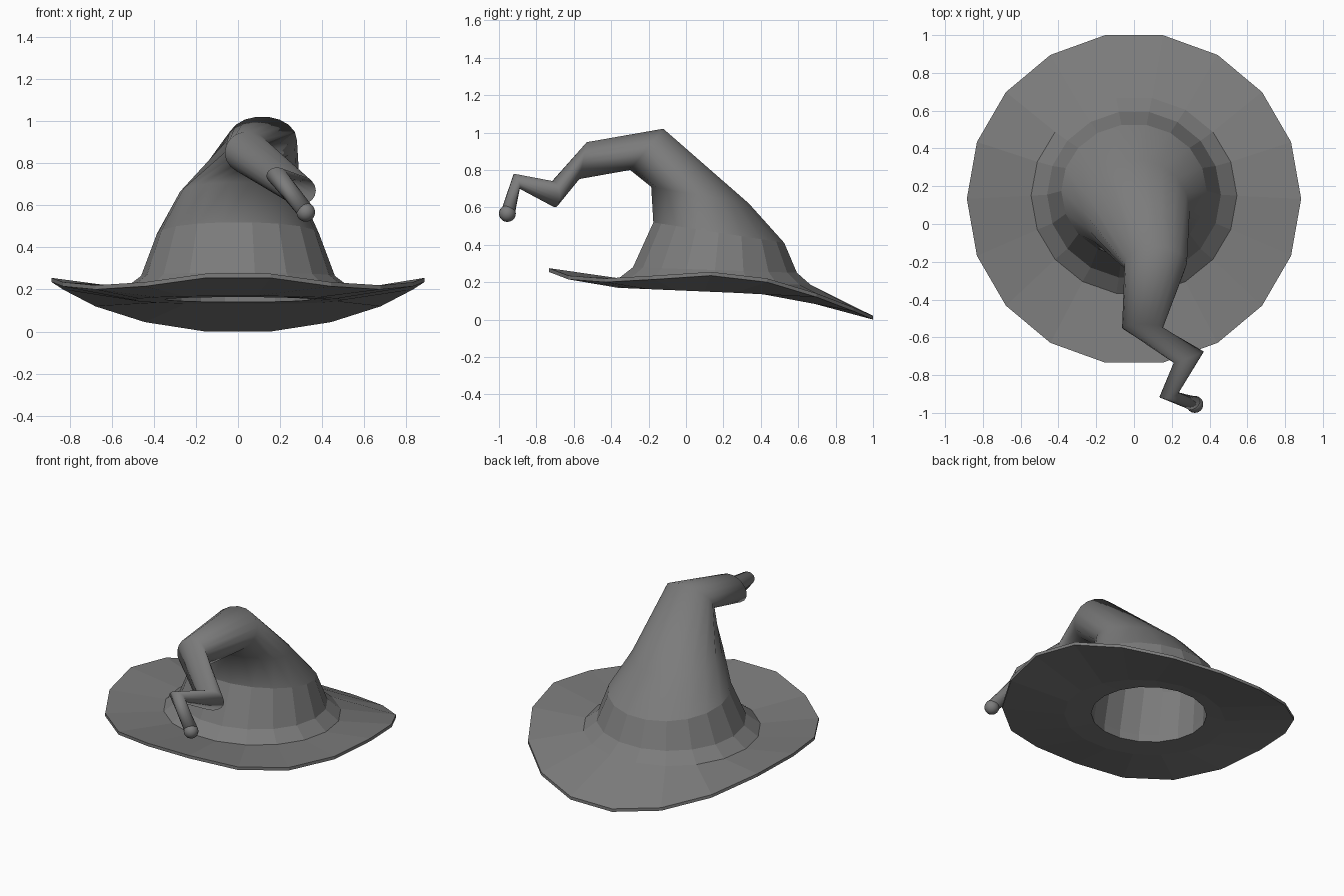
import bpy, bmesh, math
from mathutils import Vector

cube = bpy.data.objects.get("Cube")
if cube:
    bpy.data.objects.remove(cube)

SIDES = 18
ANGLES = [math.tau * i / SIDES for i in range(SIDES)]

felt = bpy.data.materials.new("grey_felt")
felt.use_nodes = True
felt.diffuse_color = (0.2, 0.2, 0.2, 1)
felt.node_tree.nodes["Principled BSDF"].inputs["Base Color"].default_value = felt.diffuse_color


def ring(centre, side, back):
    """Elliptical ring from its centre and two half axes."""
    c, u, v = Vector(centre), Vector(side), Vector(back)
    return [c + u * math.cos(a) + v * math.sin(a) for a in ANGLES]


def loft(name, rings, smooth=False, cap=False, closed=False, inward=False):
    """Skin consecutive rings into one object."""
    bm = bmesh.new()
    loops = [[bm.verts.new(p) for p in r] for r in rings]
    pairs = list(zip(loops, loops[1:]))
    if closed:
        pairs.append((loops[-1], loops[0]))
    for low, high in pairs:
        for i in range(SIDES):
            j = (i + 1) % SIDES
            bm.faces.new((low[i], low[j], high[j], high[i]))
    if cap:
        bm.faces.new(loops[-1])
    if inward:
        bmesh.ops.reverse_faces(bm, faces=bm.faces[:])
    for f in bm.faces:
        f.smooth = smooth
    mesh = bpy.data.meshes.new(name)
    bm.to_mesh(mesh)
    bm.free()
    mesh.materials.append(felt)
    obj = bpy.data.objects.new(name, mesh)
    bpy.context.collection.objects.link(obj)
    return obj


# Brim: wavy rim, low at the back and turned up at the front
RIM_HEIGHTS = [0.255, 0.215, 0.2, 0.215, 0.235, 0.2, 0.12, 0.045, 0.0]


def rim(lift):
    points = []
    for a in ANGLES:
        tilt = math.degrees(math.asin(math.sin(a)))
        z = RIM_HEIGHTS[round((tilt + 80) / 20)] + lift
        points.append(Vector((0.885 * math.cos(a), 0.133 + 0.88 * math.sin(a), z)))
    return points


crown_base = ring((0, 0.15, 0.2), (0.545, 0, 0), (0, 0.525, -0.015))
under_base = ring((0, 0.1, 0.15), (0.5, 0, 0), (0, 0.47, -0.02))
opening = ring((0, 0.14, 0.152), (0.35, 0, 0), (0, 0.35, -0.012))
opening_top = ring((0, 0.14, 0.2), (0.35, 0, 0), (0, 0.35, -0.012))
loft("brim", [opening, under_base, rim(0), rim(0.02), crown_base, opening_top],
     closed=True, inward=True).data.update()

# Faceted lower crown
band_top = ring((0, 0.175, 0.465), (0.385, 0, 0), (0, 0.355, -0.055))
band_low = ring((0, 0.155, 0.265), (0.46, 0, 0), (0, 0.445, -0.015))
loft("crown_band", [crown_base, band_low, band_top])

# Smooth bent peak, tapering through each kink
peak = [
    band_top,
    ring((0.01, 0.075, 0.665), (0.285, 0, 0), (0, 0.265, -0.045)),
    ring((0.115, -0.21, 0.91), (0.165, 0, 0), (0, 0.09, 0.112)),
    ring((0.045, -0.55, 0.85), (0.108, 0, 0), (0, 0.02, 0.1)),
    ring((0.29, -0.705, 0.67), (0.08, 0.03, 0), (0, -0.005, 0.07)),
    ring((0.185, -0.905, 0.74), (0.05, 0.01, 0), (0, -0.015, 0.04)),
    ring((0.315, -0.95, 0.58), (0.035, 0.01, 0.02), (0, -0.035, 0.012)),
]
loft("bent_peak", peak, smooth=True, cap=True)

# Rounded tip
bpy.ops.mesh.primitive_uv_sphere_add(segments=SIDES, ring_count=10, radius=0.045,
                                     location=(0.322, -0.955, 0.567))
tip = bpy.context.object
tip.name = "peak_tip"
tip.data.materials.append(felt)
bpy.ops.object.shade_smooth()

# Lining seen through the opening
loft("lining", [
    opening_top,
    ring((0, 0.17, 0.45), (0.34, 0, 0), (0, 0.32, -0.05)),
    ring((0.01, 0.08, 0.63), (0.25, 0, 0), (0, 0.23, -0.04)),
    ring((0.1, -0.18, 0.87), (0.12, 0, 0), (0, 0.06, 0.08)),
], cap=True, inward=True)
